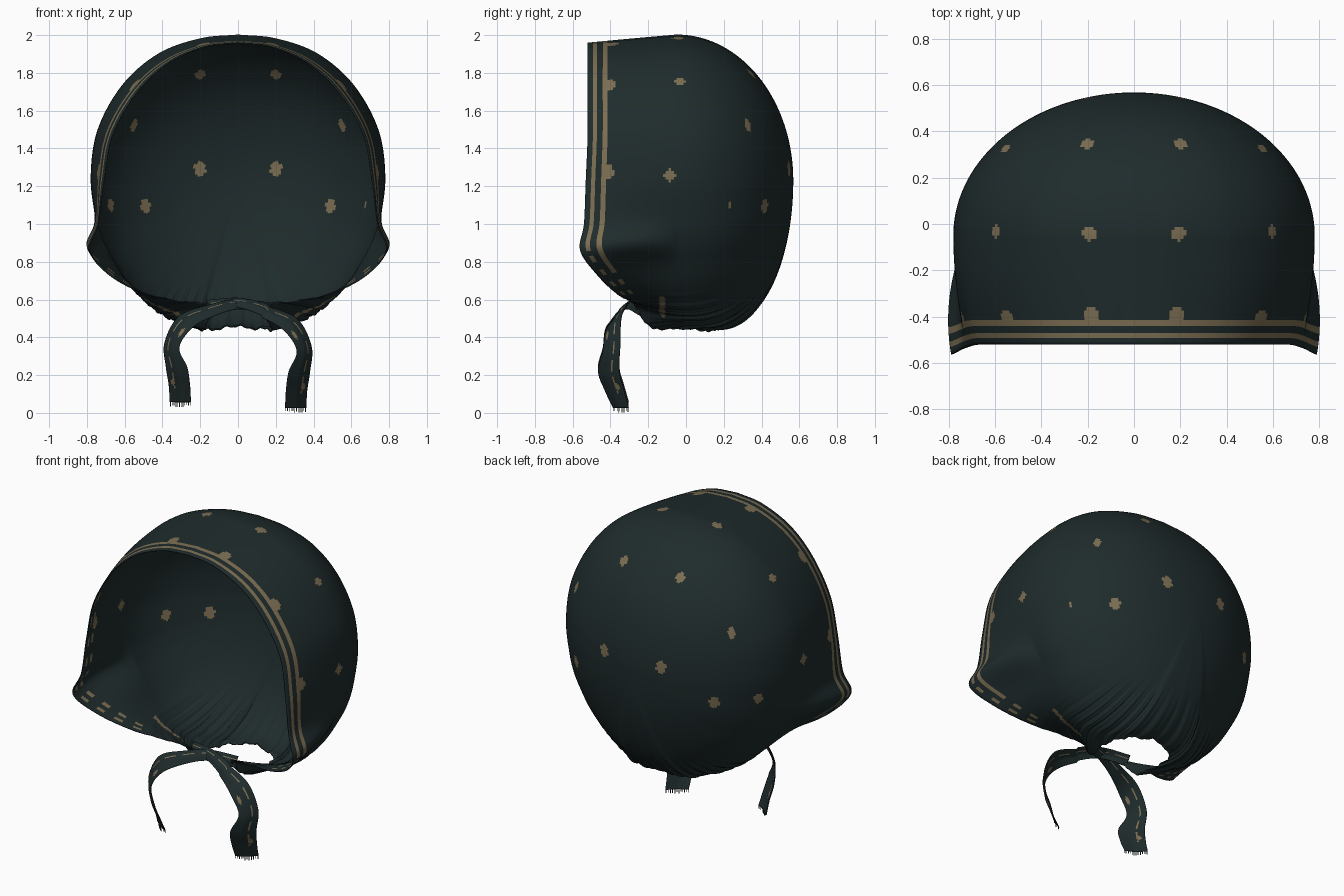
import bpy, bmesh, math, random
from mathutils import Vector as V

if "Cube" in bpy.data.objects:
    bpy.data.objects.remove(bpy.data.objects["Cube"])

random.seed(4)


def material(name, rgb):
    m = bpy.data.materials.new(name)
    m.diffuse_color = (*rgb, 1)
    m.use_nodes = True
    m.node_tree.nodes["Principled BSDF"].inputs["Base Color"].default_value = m.diffuse_color
    return m


CLOTH = material("dark_teal_cloth", (0.0135, 0.024, 0.025))
TAN = material("tan_print", (0.2, 0.155, 0.085))


def spline(pts, u):
    """Catmull-Rom through pts, u in 0..len-1, ends clamped."""
    n = len(pts)
    i = min(int(u), n - 2)
    t = u - i
    p1, p2 = pts[i], pts[i + 1]
    p0 = pts[i - 1] if i > 0 else p1 * 2 - p2
    p3 = pts[i + 2] if i + 2 < n else p2 * 2 - p1
    return 0.5 * (2 * p1 + (p2 - p0) * t + (2 * p0 - 5 * p1 + 4 * p2 - p3) * t * t
                  + (3 * p1 - p0 - 3 * p2 + p3) * t ** 3)


def finish(name, bm, thickness):
    me = bpy.data.meshes.new(name)
    bmesh.ops.recalc_face_normals(bm, faces=bm.faces)
    for f in bm.faces:
        f.smooth = True
    bm.to_mesh(me)
    bm.free()
    # slots 0-2 dress the outside, 3-5 the lining; slot 2 is printed on the outside only
    for m in (CLOTH, TAN, TAN, CLOTH, TAN, CLOTH):
        me.materials.append(m)
    ob = bpy.data.objects.new(name, me)
    bpy.context.collection.objects.link(ob)
    if thickness:
        s = ob.modifiers.new("thickness", 'SOLIDIFY')
        s.thickness = thickness
        s.offset = 0
        s.material_offset = 3
    return ob


# Right half of the open edge: neck hole, throat, cheek corner, arch to the crown
EDGE = [V(p) for p in (
    (0, .19, .46), (.16, .13, .44), (.2, -.02, .45), (.17, -.19, .46),
    (.14, -.27, .57), (.3, -.29, .59), (.5, -.37, .635), (.68, -.47, .73),
    (.785, -.56, .86), (.74, -.54, 1.0), (.71, -.53, 1.23), (.665, -.52, 1.47),
    (.54, -.52, 1.69), (.38, -.52, 1.845), (.18, -.52, 1.935), (0, -.52, 1.957))]
# Widest section of the hood, matching the open edge point by point
GIRTH = [V(p) for p in (
    (0, .2, .455), (.17, .16, .45), (.24, .1, .46), (.33, .05, .485),
    (.4, .02, .52), (.47, 0, .57), (.57, -.02, .67), (.65, -.03, .79),
    (.71, -.04, .9), (.75, -.05, 1.03), (.777, -.05, 1.25), (.74, -.05, 1.5),
    (.61, -.05, 1.735), (.42, -.05, 1.9), (.2, -.05, 1.98), (0, -.05, 2.0))]
POLE = V((0, .565, 1.23))
STEPS, BACK = 16, 78
HALF = STEPS * (len(EDGE) - 1)
FRONT = [0, .03, .06, .105, .17, .225] + [.225 + .775 * k / 26 for k in range(1, 27)]


def meridian(u, side):
    """Points from the open edge, over the girth, to just before the back pole."""
    s, m = spline(EDGE, u), spline(GIRTH, u)
    ctrl = V((m.x, (s.y + m.y) / 2, m.z))
    # cheek corner bellies outwards behind the edge; the crown dips before its border
    ctrl.x += .12 * math.exp(-((u - 8) / .7) ** 2)
    ctrl.z -= .02 * max(0, min(1, (u - 11) / 2))
    pts = [s * (1 - t) ** 2 + ctrl * 2 * t * (1 - t) + m * t * t for t in FRONT]
    c = V((0, m.y, POLE.z))
    for k in range(1, BACK):
        a = math.pi / 2 * k / BACK
        pts.append(c + (m - c) * math.cos(a) + V((0, POLE.y - m.y, 0)) * math.sin(a))
    # soft gathers radiating from the drawstring neck
    for p in pts:
        f = max(0, 1 - (p.z - .44) / .24) * max(0, min(1, 6.5 - u))
        if f > 0:
            ripple = .007 * f * math.sin(u * 8.5 + side) + .004 * f * math.sin(u * 21)
            p.z += ripple
            p.y -= ripple * .4
        p.x *= side
    return pts


# Scattered dots: position, then radius
DOTS = [(.2, .35, 1.795, .029), (.56, .33, 1.52, .026), (.205, .53, 1.295, .032),
        (.485, .41, 1.1, .03), (.2, -.04, 1.98, .03), (.59, -.03, 1.75, .029),
        (.775, -.08, 1.25, .03), (.18, -.395, 1.95, .033), (.53, -.4, 1.73, .033),
        (.74, -.42, 1.27, .033)]
DOTS += [(-x, y, z, r) for x, y, z, r in DOTS]
DOTS += [(-.7, .24, 1.1, .028), (.7, .24, 1.1, .012)]


def build_hood():
    bm = bmesh.new()
    cols, us = [], []
    for k in range(-HALF, HALF):
        us.append(abs(k) / STEPS)
        cols.append([bm.verts.new(p) for p in meridian(us[-1], -1 if k < 0 else 1)])
    pole = bm.verts.new(POLE)
    n = len(cols)
    for i in range(n):
        a, b = cols[i], cols[(i + 1) % n]
        for r in range(len(a) - 1):
            f = bm.faces.new((a[r], b[r], b[r + 1], a[r + 1]))
            # twin border stripes, broken up towards the throat and on the lining
            if r in (2, 4):
                solid = us[i] > (7.9 if r == 2 else 7.1)
                if solid or (us[i] > 5.6 and i % 9 < 4):
                    f.material_index = 1 if i % 9 < 4 else 2
        bm.faces.new((a[-1], b[-1], pole))
    faces = [(f, f.calc_center_median()) for f in bm.faces]
    for x, y, z, rad in DOTS:
        p = V((x, y, z))
        c = min(faces, key=lambda fc: (fc[1] - p).length_squared)[1]
        tall = 1.3 if z < 1.6 and y > 0 else 1.1
        for f, q in faces:
            d = q - c
            if d.x ** 2 + d.y ** 2 + (d.z / tall) ** 2 < rad ** 2:
                f.material_index = 1
    # dots squeezed into streaks by the gathers
    for f, q in faces:
        if abs(q.y + .125) < .015 and .5 < q.z < .62 and abs(q.x) > .3:
            f.material_index = 1
    finish("hood", bm, .006)


# Tie path: centre and half-width vector
TIE = [V(p) for p in (
    (-.16, -.24, .55), (0, -.30, .57), (.15, -.35, .53), (.28, -.39, .465),
    (.35, -.40, .34), (.325, -.415, .22), (.31, -.385, .12), (.305, -.35, .027))]
TIE_WIDTH = [V(p) for p in (
    (0, .01, .035), (.01, .02, .025), (.02, .025, .028), (.035, .04, .03),
    (.038, .045, .012), (.055, .055, 0), (.055, .05, 0), (.055, .04, 0))]


def build_tie(side, name, lift):
    rows, across = 84, 16
    last = len(TIE) - 1

    def point(u, w):
        p = spline(TIE, u) + spline(TIE_WIDTH, u) * w
        p.z += lift * u / last + (.012 if side > 0 and u < 2 else 0)
        p.y += .012 * (abs(w) - .5)  # lengthwise crease
        return V((p.x * side, p.y, p.z))

    bm = bmesh.new()
    grid = [[bm.verts.new(point(last * r / rows, 2 * c / across - 1))
             for c in range(across + 1)] for r in range(rows + 1)]
    for r in range(rows):
        for c in range(across):
            f = bm.faces.new((grid[r][c], grid[r][c + 1], grid[r + 1][c + 1], grid[r + 1][c]))
            dashed = c == 11 and r % 9 < 6 and r < 74
            dot = any(((r - d) / 2.2) ** 2 + ((c - e) / 2) ** 2 < 1 for d, e in ((40, 4), (69, 12)))
            if dashed or dot:
                f.material_index = 1
    finish(name, bm, .005)

    # frayed threads at the cut end
    bm = bmesh.new()
    for k in range(12):
        w = -.95 + 1.9 * k / 11
        a, b = point(last, w - .035), point(last, w + .035)
        drop = V((0, 0, .027 if k == 5 else random.uniform(.015, .027)))
        bm.faces.new([bm.verts.new(p) for p in (a, b, b - drop, a - drop)])
    finish(name + "_fringe", bm, 0)


build_hood()
build_tie(1, "right_tie", 0)
build_tie(-1, "left_tie", .03)
